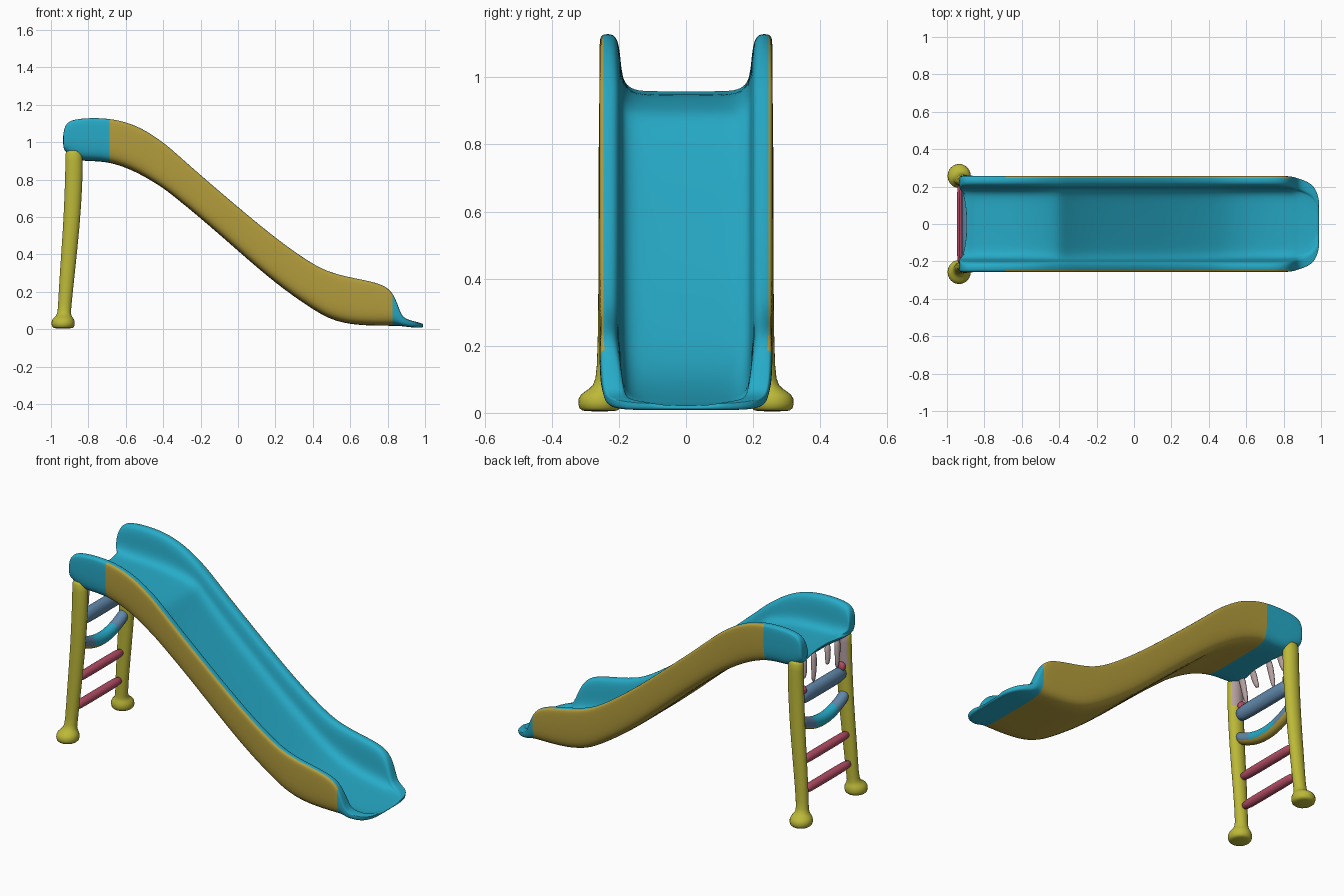
import bpy, bmesh, math

if "Cube" in bpy.data.objects:
    bpy.data.objects.remove(bpy.data.objects["Cube"])


def material(name, rgb):
    m = bpy.data.materials.new(name)
    m.diffuse_color = (*rgb, 1)
    m.use_nodes = True
    m.node_tree.nodes["Principled BSDF"].inputs["Base Color"].default_value = m.diffuse_color
    return m


BLUE = material("slide blue", (0.02, 0.41, 0.58))
GOLD = material("side gold", (0.46, 0.34, 0.046))
YELLOW = material("leg yellow", (0.50, 0.48, 0.04))
RED = material("rung red", (0.46, 0.075, 0.13))
SLATE = material("rung slate", (0.12, 0.25, 0.41))
MAUVE = material("strut mauve", (0.45, 0.34, 0.34))


def finish(name, bm, mats, levels):
    bmesh.ops.recalc_face_normals(bm, faces=bm.faces)
    mesh = bpy.data.meshes.new(name)
    bm.to_mesh(mesh)
    bm.free()
    for m in mats:
        mesh.materials.append(m)
    for p in mesh.polygons:
        p.use_smooth = True
    ob = bpy.data.objects.new(name, mesh)
    bpy.context.collection.objects.link(ob)
    if levels:
        mod = ob.modifiers.new("smooth", 'SUBSURF')
        mod.levels = mod.render_levels = levels
    return ob


def round_loft(name, rings, mats, axis='Z', sides=12, rule=None, levels=1):
    """rings: (x, y, z, radius_a, radius_b), stacked along axis."""
    bm = bmesh.new()
    loops = []
    for x, y, z, ra, rb in rings:
        loop = []
        for i in range(sides):
            a = 2 * math.pi * i / sides
            c, s = ra * math.cos(a), rb * math.sin(a)
            loop.append(bm.verts.new((x + c, y + s, z) if axis == 'Z' else (x + c, y, z + s)))
        loops.append(loop)
    for a, b in zip(loops, loops[1:]):
        for i in range(sides):
            j = (i + 1) % sides
            bm.faces.new((a[i], a[j], b[j], b[i]))
    bm.faces.new(loops[0])
    bm.faces.new(loops[-1])
    bmesh.ops.recalc_face_normals(bm, faces=bm.faces)
    if rule:
        for f in bm.faces:
            f.material_index = rule(f)
    return finish(name, bm, mats, levels)


# Chute stations: x, rim z, underside z, bed z, half width
STATIONS = [
    (-0.935, 1.035, 0.955, 0.962, 0.250), (-0.928, 1.085, 0.945, 0.960, 0.256),
    (-0.905, 1.115, 0.925, 0.957, 0.258), (-0.85, 1.128, 0.900, 0.954, 0.258),
    (-0.77, 1.132, 0.900, 0.952, 0.258), (-0.69, 1.128, 0.893, 0.949, 0.258),
    (-0.60, 1.111, 0.866, 0.943, 0.258), (-0.50, 1.070, 0.818, 0.925, 0.258),
    (-0.40, 1.000, 0.755, 0.897, 0.258), (-0.36, 0.968, 0.725, 0.845, 0.258),
    (-0.20, 0.825, 0.595, 0.693, 0.258),
    (0.0, 0.655, 0.420, 0.522, 0.258), (0.20, 0.488, 0.245, 0.350, 0.258),
    (0.40, 0.347, 0.105, 0.200, 0.258), (0.50, 0.303, 0.050, 0.138, 0.258),
    (0.60, 0.279, 0.027, 0.095, 0.258), (0.70, 0.260, 0.020, 0.067, 0.258),
    (0.78, 0.238, 0.019, 0.051, 0.258), (0.83, 0.197, 0.019, 0.043, 0.256),
    (0.86, 0.115, 0.018, 0.038, 0.250), (0.88, 0.062, 0.016, 0.034, 0.243),
    (0.93, 0.046, 0.010, 0.029, 0.226), (0.965, 0.038, 0.008, 0.026, 0.200),
    (0.99, 0.030, 0.009, 0.025, 0.140),
]


def chute():
    bm = bmesh.new()
    rows = []
    for x, top, bot, bed, hw in STATIONS:
        f = max(0.1, min(1, (top - bed) / 0.15))
        mid = 0.5 * (top + bed)
        outer = [(hw - 0.008, top - 0.002), (hw, top - 0.013 * f), (hw, mid),
                 (hw - 0.004, bot + 0.04 * f), (hw - 0.035, bot), (hw * 0.4, bot)]
        inner = [(hw - 0.043, top), (hw - 0.058, top - 0.028 * f), (hw - 0.064, mid),
                 (hw - 0.070, bed + 0.030 * f), (hw - 0.100, bed), (hw * 0.4, bed - 0.003)]

        def ring(half):
            full = half + [(-y, z) for y, z in reversed(half)]
            out = []
            for y, z in full:
                # deck edge sits forward of the side walls at the back
                shift = 0.04 if x < -0.9 and abs(y) < 0.17 else 0
                out.append(bm.verts.new((x + shift, y, z)))
            return out
        rows.append((ring(outer), ring(inner)))
    n = len(rows[0][0])
    for k, ((o1, i1), (o2, i2)) in enumerate(zip(rows, rows[1:])):
        painted = -0.70 < STATIONS[k][0] < 0.82
        for i in range(n - 1):
            face = bm.faces.new((o1[i], o1[i + 1], o2[i + 1], o2[i]))
            face.material_index = 1 if painted else 0
            bm.faces.new((i1[i], i1[i + 1], i2[i + 1], i2[i]))
        for i in (0, n - 1):
            bm.faces.new((o1[i], i1[i], i2[i], o2[i]))
    for o, inn in (rows[0], rows[-1]):
        for i in range(n - 1):
            bm.faces.new((o[i], o[i + 1], inn[i + 1], inn[i]))
    finish("slide_chute", bm, [BLUE, GOLD], 2)


chute()

# Legs with flared round feet; inner faces near the deck are mauve
for side, s in (("front", -1), ("back", 1)):
    round_loft(side + "_leg", [
        (-0.935, s * 0.257, 0.004, 0.045, 0.048), (-0.935, s * 0.257, 0.010, 0.064, 0.066),
        (-0.935, s * 0.257, 0.045, 0.067, 0.070), (-0.934, s * 0.252, 0.064, 0.052, 0.054),
        (-0.930, s * 0.240, 0.078, 0.037, 0.036), (-0.927, s * 0.234, 0.120, 0.037, 0.032),
        (-0.913, s * 0.230, 0.300, 0.042, 0.033), (-0.890, s * 0.227, 0.550, 0.046, 0.035),
        (-0.878, s * 0.225, 0.780, 0.049, 0.037), (-0.876, s * 0.223, 0.920, 0.048, 0.038),
        (-0.880, s * 0.223, 0.965, 0.046, 0.037),
    ], [YELLOW, MAUVE],
        rule=lambda f: int(f.calc_center_median().z > 0.8 and s * f.normal.y < -0.6))

# Two straight lower rungs
for i, (x, z) in enumerate(((-0.922, 0.19), (-0.910, 0.36))):
    round_loft(f"lower_rung_{i + 1}", [(x, y, z, 0.026, 0.026) for y in (-0.23, -0.1, 0.1, 0.23)],
               [RED], 'Y')

# Sagging third rung: slate ends, blue middle, gold underside


def sag_colour(f):
    if f.normal.z < -0.6:
        return 2
    return 0 if abs(f.calc_center_median().y) > 0.11 else 1


round_loft("sagging_rung",
           [(-0.893, y / 100, 0.525 + 0.07 * (y / 22) ** 2, 0.034, 0.038) for y in range(-22, 23, 4)],
           [SLATE, BLUE, GOLD], 'Y', rule=sag_colour)

# Thick upper rung with red collars
round_loft("upper_rung", [(-0.885, y, 0.72, 0.036, 0.045) for y in (-0.23, -0.1, 0.1, 0.23)],
           [SLATE], 'Y')
for side, s in (("front", -1), ("back", 1)):
    round_loft(side + "_rung_collar",
               [(-0.888, s * y, 0.765, 0.028, 0.028) for y in (0.165, 0.18, 0.20)], [RED], 'Y')

# Tapered struts hanging under the deck
for i, y in enumerate((-0.16, -0.07, 0.06, 0.15)):
    low = 0.82 if i % 2 else 0.76
    round_loft(f"deck_strut_{i + 1}", [(-0.887, y + 0.015, low, 0.011, 0.013),
                                      (-0.882, y, 0.86, 0.016, 0.019),
                                      (-0.870, y - 0.01, 0.94, 0.018, 0.026)], [MAUVE], sides=8)
